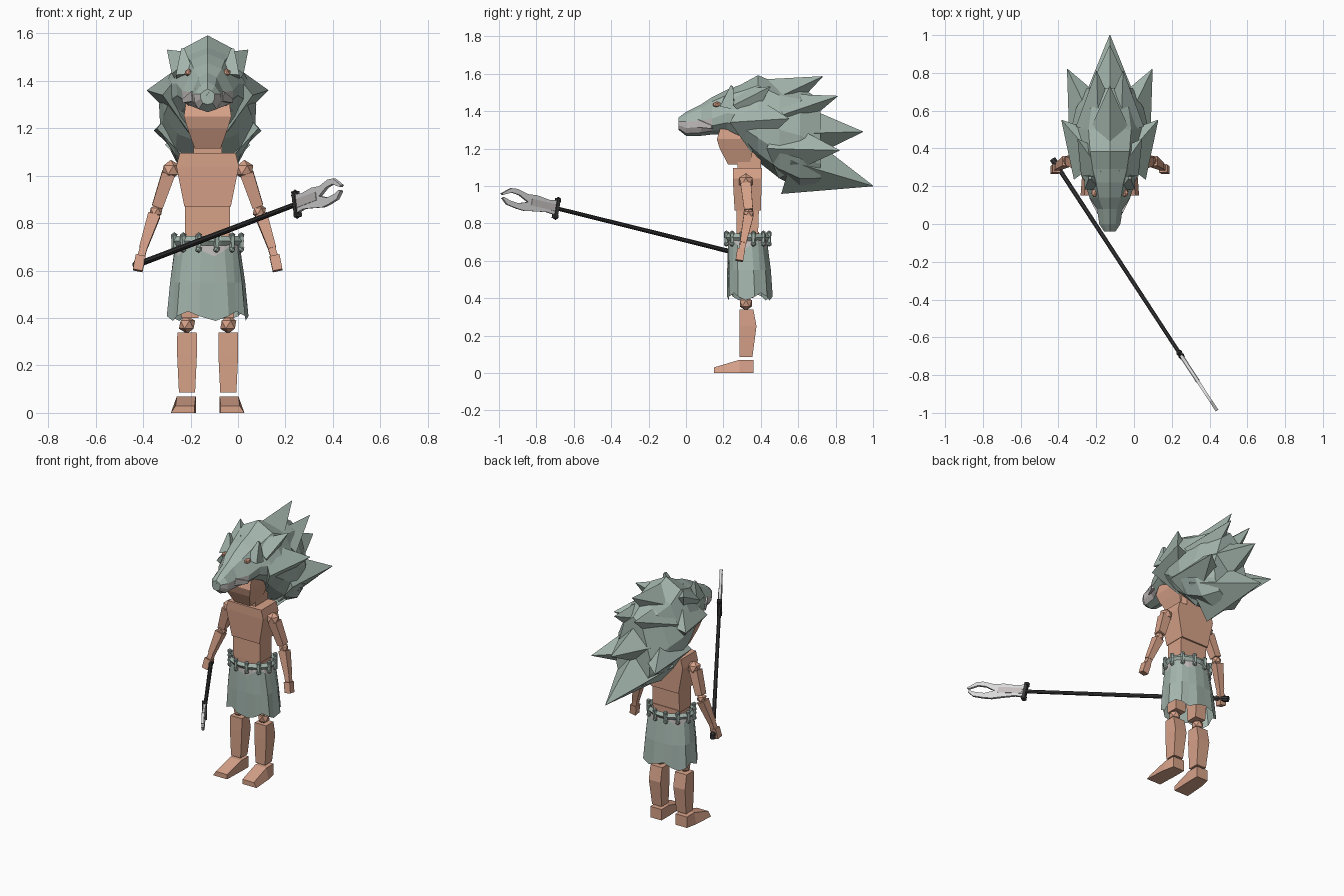
import bpy, bmesh, math
from mathutils import Vector as V

CX = -0.128          # body centre line


def material(name, rgb):
    m = bpy.data.materials.new(name)
    m.diffuse_color = (*rgb, 1)
    return m


FUR = material("grey green fur", (0.37, 0.465, 0.42))
SKIN = material("tan skin", (0.68, 0.36, 0.25))
PALE = material("pale grey", (0.56, 0.52, 0.52))
BLADE = material("light blade", (0.7, 0.7, 0.7))
DARK = material("dark shaft", (0.04, 0.04, 0.043))


def finish(name, bm, *mats):
    bmesh.ops.recalc_face_normals(bm, faces=bm.faces)
    me = bpy.data.meshes.new(name)
    bm.to_mesh(me)
    bm.free()
    for m in mats:
        me.materials.append(m)
    ob = bpy.data.objects.new(name, me)
    bpy.context.collection.objects.link(ob)
    return ob


def loft(name, rings, mats, caps=True, rule=None):
    """Skin a list of equal-length point rings; rule(centre) gives the material."""
    bm = bmesh.new()
    rows = [[bm.verts.new(p) for p in r] for r in rings]
    n = len(rows[0])
    for a, b in zip(rows, rows[1:]):
        for i in range(n):
            j = (i + 1) % n
            bm.faces.new((a[i], a[j], b[j], b[i]))
    if caps:
        bm.faces.new(rows[0][::-1])
        bm.faces.new(rows[-1])
    if rule:
        for f in bm.faces:
            f.material_index = rule(f.calc_center_median())
    return finish(name, bm, *mats)


def block(name, levels, x, mat):
    """Stacked rectangles: (z, half width, y front, y back)."""
    return loft(name, [[(x - w, a, z), (x + w, a, z), (x + w, b, z), (x - w, b, z)]
                       for z, w, a, b in levels], [mat])


def frame(p0, p1):
    a = (p1 - p0).normalized()
    u = V((1, 0, 0)) if abs(a.z) > 0.6 else V((0, 0, 1))
    u = (u - a * u.dot(a)).normalized()
    return a, u, a.cross(u)


def limb(name, p0, p1, r0, r1, mat, sides=4, turn=0.5):
    """Tapered prism between two points."""
    p0, p1 = V(p0), V(p1)
    a, u, v = frame(p0, p1)
    k = [math.tau * (i + turn) / sides for i in range(sides)]
    return loft(name, [[p + (u * math.cos(t) + v * math.sin(t)) * r for t in k]
                       for p, r in ((p0, r0), (p1, r1))], [mat])


def ball(name, c, r, mat, scale=(1, 1, 1)):
    bm = bmesh.new()
    bmesh.ops.create_icosphere(bm, subdivisions=1, radius=r)
    for v in bm.verts:
        v.co = V([v.co[i] * scale[i] + c[i] for i in range(3)])
    return finish(name, bm, mat)


# torso, neck and head
block("hips", [(0.62, 0.08, 0.275, 0.385), (0.755, 0.09, 0.27, 0.39)], CX, SKIN)
block("abdomen", [(0.74, 0.095, 0.27, 0.385), (0.88, 0.095, 0.27, 0.39)], CX, SKIN)
block("chest", [(0.87, 0.098, 0.26, 0.4), (1.04, 0.132, 0.25, 0.405),
                (1.095, 0.118, 0.25, 0.405)], CX, SKIN)
block("neck", [(1.08, 0.06, 0.275, 0.4), (1.22, 0.06, 0.275, 0.4)], CX, SKIN)
block("head", [(1.115, 0.055, 0.225, 0.34), (1.2, 0.085, 0.18, 0.36),
               (1.25, 0.1, 0.165, 0.37), (1.36, 0.085, 0.2, 0.36)], CX, SKIN)

# arms and legs
for s, side in ((-1, "right"), (1, "left")):
    def X(o):
        return CX + s * o
    ball(side + "_shoulder", (X(0.155), 0.32, 1.025), 0.042, SKIN)
    limb(side + "_upper_arm", (X(0.165), 0.32, 1.01), (X(0.212), 0.335, 0.87), 0.04, 0.033, SKIN)
    ball(side + "_elbow", (X(0.218), 0.335, 0.85), 0.031, SKIN)
    limb(side + "_forearm", (X(0.225), 0.333, 0.835), (X(0.272), 0.305, 0.695), 0.037, 0.024, SKIN)
    limb(side + "_wrist", (X(0.27), 0.305, 0.695), (X(0.282), 0.298, 0.655), 0.022, 0.022, SKIN)
    limb(side + "_hand", (X(0.282), 0.295, 0.662), (X(0.295), 0.285, 0.6), 0.03, 0.029, SKIN)
    block(side + "_thigh", [(0.4, 0.036, 0.285, 0.36), (0.64, 0.045, 0.28, 0.38)], X(0.075), SKIN)
    ball(side + "_knee", (X(0.087), 0.32, 0.372), 0.038, SKIN)
    block(side + "_shin", [(0.085, 0.034, 0.285, 0.355), (0.25, 0.042, 0.285, 0.377),
                           (0.34, 0.041, 0.287, 0.36)], X(0.087), SKIN)
    loft(side + "_foot", [[(X(i), y, 0), (X(o), y, 0), (X(t), y, h), (X(i), y, h)]
                          for y, i, o, t, h in ((0.15, 0.055, 0.155, 0.135, 0.03),
                                                (0.285, 0.05, 0.145, 0.13, 0.07),
                                                (0.36, 0.05, 0.13, 0.13, 0.07))], [SKIN])

# pleated skirt with pale ragged trim under the belt
N = 20
rings = []
for z, rx, ry, cy, zig in ((0.72, 0.133, 0.105, 0.33, 0), (0.685, 0.14, 0.107, 0.33, 0.025),
                           (0.55, 0.16, 0.118, 0.337, 0), (0.408, 0.174, 0.123, 0.342, 0.02)):
    ring = []
    for i in range(N):
        t = math.tau * (i + 0.5) / N
        k = 1 - 0.07 * (i % 2) * (0.72 - z) / 0.3
        # slightly squared ellipse
        c, d = math.cos(t), math.sin(t)
        ring.append((CX + rx * k * math.copysign(abs(c) ** 0.85, c),
                     cy + ry * k * math.copysign(abs(d) ** 0.85, d),
                     z + zig * (1 if i % 4 == 1 else -1 if i % 4 == 3 else 0)))
    rings.append(ring)
loft("fur_skirt", rings, [FUR, PALE], caps=False, rule=lambda c: int(c.z > 0.66))

# belt with hanging toggles
belt = []
for r, z in ((0.0, 0.705), (0.014, 0.725), (0.0, 0.745), (-0.014, 0.725), (0.0, 0.705)):
    belt.append([(CX + (0.14 + r) * math.cos(math.tau * i / 16),
                  0.33 + (0.112 + r) * math.sin(math.tau * i / 16), z) for i in range(16)])
loft("belt", belt, [FUR], caps=False)
for i in range(12):
    t = math.tau * (i + 0.5) / 12
    x, y = CX + 0.146 * math.cos(t), 0.33 + 0.118 * math.sin(t)
    limb("belt_toggle", (x, y, 0.685), (x, y, 0.752), 0.011, 0.013, FUR, 5)
    for z in (0.69, 0.747):
        ball("belt_toggle_end", (x, y, z), 0.015, FUR)

# beast hood: snout to mane, (y, top, bottom, half width, height of widest point)
hood = []
for y, t, b, w, m in ((-0.04, 1.365, 1.30, 0.03, 1.345), (0.0, 1.395, 1.268, 0.056, 1.345),
                      (0.08, 1.435, 1.268, 0.068, 1.35), (0.14, 1.475, 1.275, 0.108, 1.36),
                      (0.22, 1.515, 1.275, 0.132, 1.39), (0.29, 1.54, 1.24, 0.165, 1.38),
                      (0.385, 1.592, 1.13, 0.19, 1.36), (0.5, 1.545, 1.04, 0.205, 1.3),
                      (0.61, 1.53, 0.985, 0.18, 1.27), (0.72, 1.46, 0.995, 0.12, 1.22)):
    h = t - b
    half = [(0.55 * w, t - 0.12 * h), (w, m), (0.97 * w, m - 0.45 * (m - b)), (0.68 * w, b + 0.1 * h)]
    ring = [(0, t)] + half + [(0, b)] + [(-x, z) for x, z in half[::-1]]
    hood.append([(CX + x, y, z) for x, z in ring])
loft("hood", hood, [FUR, PALE],
     rule=lambda c: int(-0.03 < c.y < 0.15 and 1.284 < c.z < 1.352 and abs(c.x - CX) > 0.02))
ball("nose", (CX, -0.02, 1.345), 0.03, FUR, (1, 0.8, 0.8))
for s in (1, -1):
    limb("lip_flap", (CX + s * 0.05, 0.07, 1.335), (CX + s * 0.1, 0.14, 1.315), 0.03, 0.012, PALE)

# mane spikes: base, tip, base radius
for b, t, r in (((0, 0.42, 1.44), (0, 0.73, 1.585), 0.14),
                ((0.06, 0.52, 1.38), (0.07, 0.81, 1.48), 0.12),
                ((0, 0.58, 1.28), (0, 0.945, 1.29), 0.17),
                ((0, 0.56, 1.13), (0, 1.0, 1.0), 0.18),
                ((0.07, 0.5, 1.2), (0.225, 0.82, 1.19), 0.16),
                ((0.07, 0.34, 1.34), (0.255, 0.55, 1.36), 0.16),
                ((0.07, 0.31, 1.43), (0.17, 0.45, 1.53), 0.1)):
    for s in ((1, -1) if b[0] else (1,)):
        limb("mane_spike", (CX + s * b[0], *b[1:]), (CX + s * t[0], *t[1:]), r, 0.002, FUR, 4, 0)

# ears and eye openings
for s in (1, -1):
    limb("ear", (CX + s * 0.095, 0.22, 1.42), (CX + s * 0.105, 0.245, 1.535), 0.055, 0.01, FUR)
    ball("eye_opening", (CX + s * 0.08, 0.165, 1.435), 0.024, SKIN, (0.8, 1, 0.7))

# spear
butt, neck = V((-0.425, 0.335, 0.625)), V((0.245, -0.69, 0.88))
a, u, n = frame(butt, neck)
limb("spear_shaft", butt, neck, 0.013, 0.011, DARK, 8)
limb("spear_butt", butt - a * 0.01, butt + a * 0.02, 0.018, 0.018, DARK, 8)


def bar(name, s0, s1, h, w, mat):
    return loft(name, [[neck + a * s + u * (h * i) + n * (w * j)
                        for i, j in ((-1, -1), (1, -1), (1, 1), (-1, 1))] for s in (s0, s1)], [mat])


bar("spear_guard", -0.006, 0.014, 0.055, 0.014, DARK)
for k in (-1, 1):
    ball("guard_knob", neck + u * 0.045 * k, 0.018, DARK)
bar("blade_inlay", 0.02, 0.17, 0.018, 0.011, PALE)

# forked blade outline: (distance along axis, height)
outline = [(0, 0.043), (0.06, 0.034), (0.14, 0.042), (0.2, 0.036), (0.27, 0.05), (0.31, 0.046),
           (0.365, 0.006), (0.355, 0), (0.3, 0.024), (0.25, 0.02), (0.19, -0.005), (0.25, -0.024),
           (0.31, -0.02), (0.345, -0.01), (0.355, -0.018), (0.32, -0.045), (0.25, -0.054),
           (0.2, -0.056), (0.14, -0.045), (0.06, -0.033), (0, -0.038)]
loft("spear_blade", [[neck + a * s + u * h + n * w for s, h in outline] for w in (-0.008, 0.008)], [BLADE])
